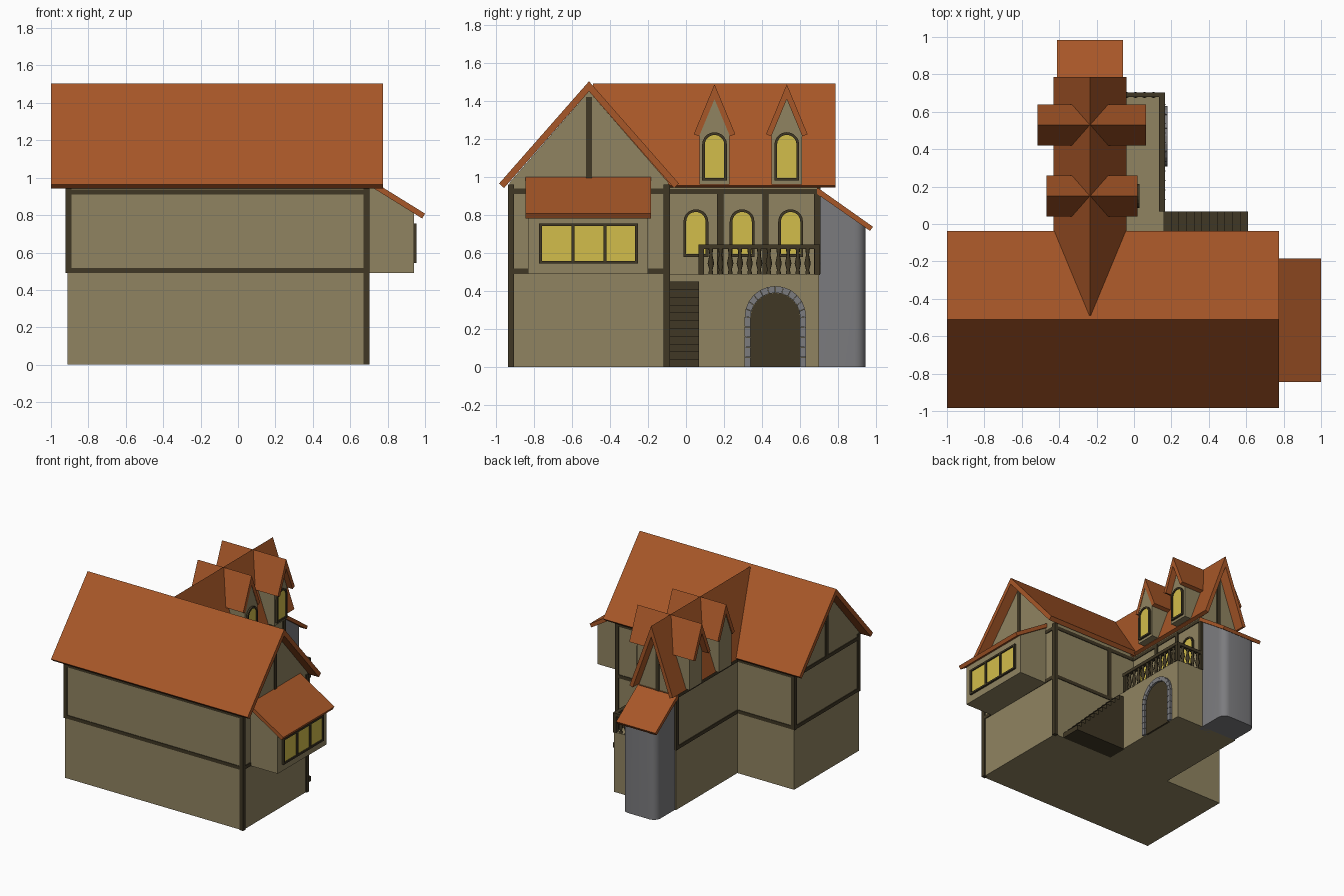
import bpy, bmesh, math

cube = bpy.data.objects.get("Cube")
if cube:
    bpy.data.objects.remove(cube, do_unlink=True)


def material(name, rgb):
    m = bpy.data.materials.new(name)
    m.use_nodes = True
    m.diffuse_color = (*rgb, 1)
    m.node_tree.nodes["Principled BSDF"].inputs["Base Color"].default_value = (*rgb, 1)
    return m


PLASTER = material("tan plaster", (0.28, 0.23, 0.12))
ROOF = material("orange roof", (0.39, 0.095, 0.021))
WOOD = material("dark wood", (0.05, 0.038, 0.018))
GLASS = material("yellow glass", (0.65, 0.51, 0.07))
STONE = material("grey stone", (0.2, 0.2, 0.21))


def finish(name, bm, mat):
    bmesh.ops.recalc_face_normals(bm, faces=bm.faces)
    me = bpy.data.meshes.new(name)
    bm.to_mesh(me)
    bm.free()
    me.materials.append(mat)
    ob = bpy.data.objects.new(name, me)
    bpy.context.collection.objects.link(ob)
    return ob


def place(axis, p, t):
    """Profile point p is (y, z) along x, or (x, z) along y."""
    return (t, p[0], p[1]) if axis == "x" else (p[0], t, p[1])


def add_prism(bm, pts, axis, lo, hi):
    a = [bm.verts.new(place(axis, p, lo)) for p in pts]
    b = [bm.verts.new(place(axis, p, hi)) for p in pts]
    bm.faces.new(a)
    bm.faces.new(b)
    for i in range(len(pts)):
        j = (i + 1) % len(pts)
        bm.faces.new((a[i], a[j], b[j], b[i]))


def prism(name, pts, axis, lo, hi, mat):
    bm = bmesh.new()
    add_prism(bm, pts, axis, lo, hi)
    return finish(name, bm, mat)


def box(name, x, y, z, mat=WOOD):
    pts = [(x[0], z[0]), (x[1], z[0]), (x[1], z[1]), (x[0], z[1])]
    return prism(name, pts, "y", y[0], y[1], mat)


def ring(name, outer, inner, lo, hi, mat):
    """Closed band between two matching outlines, extruded along x."""
    bm = bmesh.new()
    n = len(outer)
    for i in range(n):
        j = (i + 1) % n
        add_prism(bm, [outer[i], outer[j], inner[j], inner[i]], "x", lo, hi)
    bmesh.ops.remove_doubles(bm, verts=bm.verts, dist=1e-5)
    return finish(name, bm, mat)


def arch(c, half, z0, spring, steps=10):
    top = [(c + half * math.cos(math.pi * i / steps), spring + half * math.sin(math.pi * i / steps))
           for i in range(steps + 1)]
    return [(c + half, z0)] + top + [(c - half, z0)]


def arch_window(name, x, c, z0, spring, half=0.065):
    inner = arch(c, half - 0.014, z0 + 0.014, spring)
    ring(name + "_frame", arch(c, half, z0, spring), inner, x - 0.01, x + 0.014, WOOD)
    prism(name + "_glass", inner, "x", x - 0.01, x + 0.006, GLASS)


def house(c, half, eave, apex, base):
    return [(c - half, base), (c + half, base), (c + half, eave), (c, apex), (c - half, eave)]


def gable_roof(name, c, half, eave, apex, thick, axis, lo, hi):
    """Chevron roof whose eaves are cut square to the slope."""
    run, rise = half, apex - eave
    length = math.hypot(run, rise)
    dx, dz = thick * rise / length, thick * run / length
    pts = [(c, apex), (c + half, eave), (c + half - dx, eave - dz),
           (c, apex - thick * length / run), (c - half + dx, eave - dz), (c - half, eave)]
    return prism(name, pts, axis, lo, hi, ROOF)


# Main house
prism("main_house", house(-0.51, 0.418, 0.97, 1.45, 0), "x", -0.912, 0.692, PLASTER)
gable_roof("main_roof", -0.51, 0.473, 0.965, 1.503, 0.035, "x", -1, 0.775)
for z in (0.49, 0.91):
    box("main_beam", (-0.918, 0.698), (-0.933, -0.087), (z, z + 0.028))
for y in (-0.936, -0.117):
    box("right_corner_post", (0.67, 0.702), (y, y + 0.032), (0, 0.96))
    box("left_corner_post", (-0.922, -0.89), (y, y + 0.032), (0.49, 0.96))
box("back_post", (0.15, 0.18), (-0.1, -0.085), (0.49, 0.94))
for x in (-0.918, 0.668):
    box("gable_post", (x, x + 0.03), (-0.527, -0.493), (0.93, 1.42))

# Wing, with a wider ground floor that carries the balcony
box("wing_ground_floor", (-0.4, 0.16), (-0.3, 0.7), (0, 0.49), PLASTER)
prism("wing_upper_floor", house(-0.235, 0.165, 0.97, 1.41, 0.45), "y", -0.3, 0.7, PLASTER)
gable_roof("wing_roof", -0.235, 0.195, 0.955, 1.49, 0.03, "y", -0.49, 0.785)
box("wing_top_beam", (-0.406, -0.064), (-0.3, 0.706), (0.91, 0.936))
box("wing_left_beam", (-0.406, -0.38), (-0.1, 0.706), (0.49, 0.518))
box("wing_left_post", (-0.408, -0.376), (0.676, 0.708), (0.49, 0.94))
box("wing_gable_post", (-0.25, -0.22), (0.69, 0.708), (0.93, 1.36))
for y in (0.18, 0.418, 0.69):
    box("wing_post", (-0.08, -0.062), (y - 0.016, y + 0.016), (0.49, 0.93))
for y in (0.052, 0.295, 0.55):
    arch_window("wing_window", -0.07, y, 0.58, 0.765)

# Dormers that pass through the wing roof
for y, reach in ((0.15, 0.243), (0.53, 0.29)):
    prism("dormer", house(y, 0.08, 1.23, 1.43, 0.96), "x", -0.46, 0.015, PLASTER)
    gable_roof("dormer_roof", y, 0.109, 1.225, 1.487, 0.03, "x", -0.225 - reach, -0.225 + reach)
    arch_window("dormer_window", 0.016, y, 0.98, 1.17)

# Bay window
prism("bay", [(0.68, 0.49), (0.94, 0.49), (0.94, 0.82), (0.68, 0.97)], "y", -0.83, -0.2, PLASTER)
prism("bay_roof", [(0.69, 1.0), (1.0, 0.808), (0.985, 0.782), (0.69, 0.965)], "y", -0.845, -0.185, ROOF)
box("bay_glass", (0.93, 0.945), (-0.765, -0.26), (0.55, 0.75), GLASS)
for z in (0.545, 0.741):
    box("bay_window_rail", (0.93, 0.955), (-0.772, -0.253), (z, z + 0.014))
for y in (-0.765, -0.594, -0.425, -0.26):
    box("bay_window_mullion", (0.93, 0.955), (y - 0.008, y + 0.008), (0.545, 0.755))

# Chimney with rounded outer corners and a lean-to roof
bm = bmesh.new()
add_prism(bm, [(0.66, 0), (0.945, 0), (0.945, 0.735), (0.66, 0.94)], "x", -0.39, -0.08)
corners = [e for e in bm.edges if all(v.co.y > 0.94 for v in e.verts)
           and abs(e.verts[0].co.z - e.verts[1].co.z) > 0.1]
bmesh.ops.bevel(bm, geom=corners, offset=0.06, segments=5, profile=0.5, affect="EDGES")
chimney = finish("chimney", bm, STONE)
prism("chimney_roof", [(0.69, 0.945), (0.983, 0.738), (0.968, 0.716), (0.69, 0.91)], "x", -0.412, -0.058, ROOF)

# Doorway with separate arch stones
inner, outer = arch(0.47, 0.13, 0, 0.26, 12), arch(0.47, 0.162, 0, 0.265, 12)
prism("door", inner, "x", 0.15, 0.166, WOOD)


def side_stones(loop, k=5):
    right = [(loop[0][0], loop[1][1] * i / k) for i in range(k)]
    left = [(loop[-1][0], p[1]) for p in reversed(right)]
    return right + loop[1:-1] + left


inner, outer = side_stones(inner), side_stones(outer)
bm = bmesh.new()
for i in range(len(inner) - 1):
    quad = [inner[i], outer[i], outer[i + 1], inner[i + 1]]
    cy, cz = (sum(p[k] for p in quad) / 4 for k in (0, 1))
    quad = [(cy + (p[0] - cy) * 0.96, cz + (p[1] - cz) * 0.96) for p in quad]
    add_prism(bm, quad, "x", 0.15, 0.18)
finish("door_arch_stones", bm, STONE)

# Outside stairs
steps = 11
run, rise = 0.45 / steps, 0.45 / steps
profile = [(0.15, 0), (0.61, 0)]
for i in range(steps):
    x = 0.61 - i * run
    profile += [(x, (i + 1) * rise), (x - run, (i + 1) * rise)]
profile[-1] = (0.15, 0.45)
prism("stairs", profile, "y", -0.095, 0.068, WOOD)

# Balcony railing
box("side_handrail", (0.135, 0.167), (0.066, 0.704), (0.62, 0.646))
box("end_handrail", (-0.07, 0.167), (0.678, 0.704), (0.62, 0.646))
for y in (0.08, 0.69):
    box("railing_post", (0.137, 0.165), (y - 0.014, y + 0.014), (0.485, 0.63))

turned = [(0.012, 0.487), (0.012, 0.5), (0.008, 0.51), (0.017, 0.545), (0.008, 0.59), (0.012, 0.622)]
spots = [(0.151, 0.08 + 0.61 * i / 12) for i in range(1, 12)]
spots += [(-0.04 + 0.048 * i, 0.69) for i in range(4)]
bm = bmesh.new()
sides = 8
for cx, cy in spots:
    rows = [[bm.verts.new((cx + r * math.cos(math.tau * k / sides), cy + r * math.sin(math.tau * k / sides), z))
             for k in range(sides)] for r, z in turned]
    for a, b in zip(rows, rows[1:]):
        for k in range(sides):
            j = (k + 1) % sides
            bm.faces.new((a[k], a[j], b[j], b[k]))
    bm.faces.new(rows[0])
    bm.faces.new(rows[-1])
balusters = finish("balusters", bm, WOOD)

# Smooth shading on the rounded parts
bpy.ops.object.select_all(action="DESELECT")
for ob in (chimney, balusters):
    ob.select_set(True)
bpy.context.view_layer.objects.active = chimney
bpy.ops.object.shade_smooth_by_angle(angle=math.radians(50))
